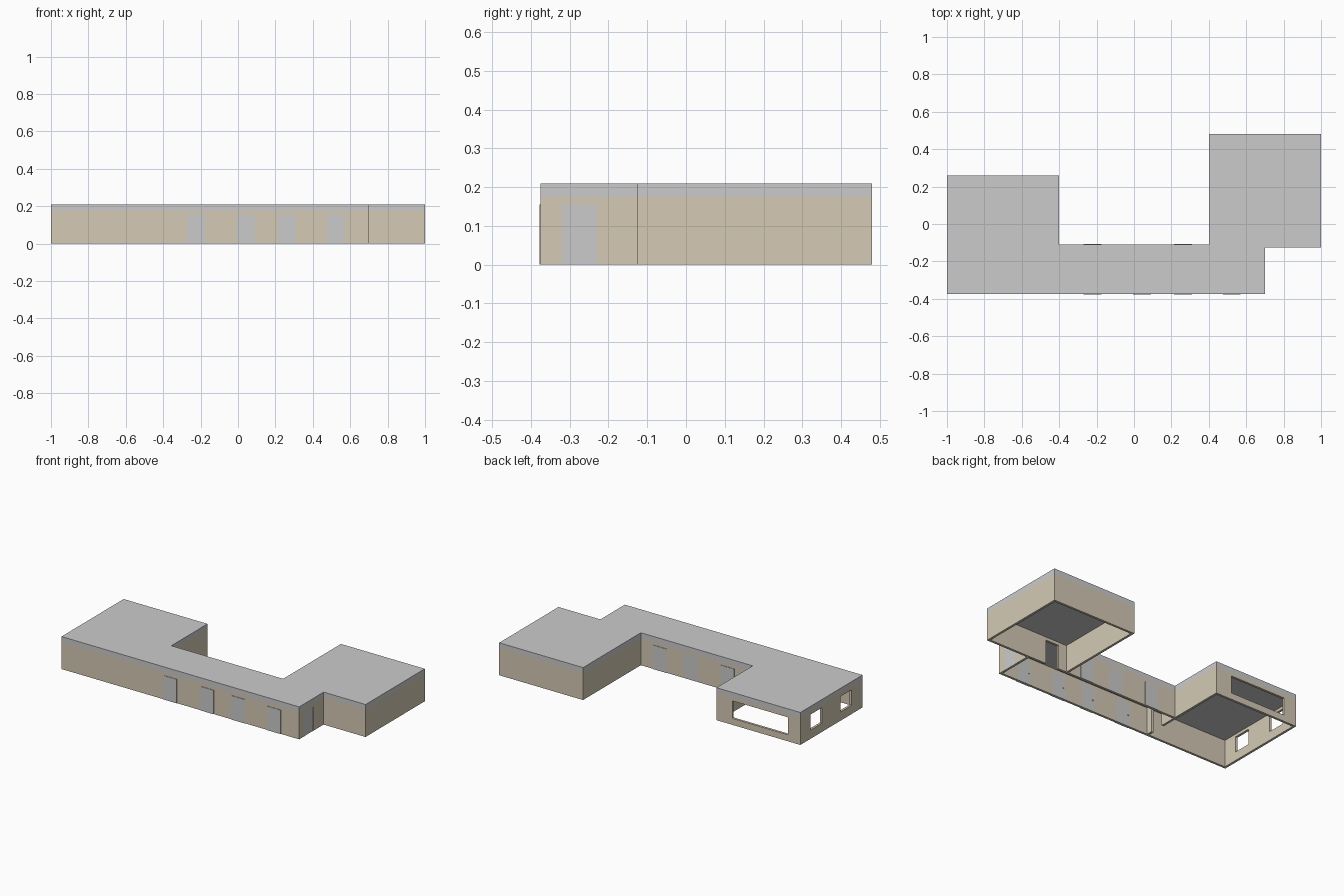
import bpy, bmesh
from math import radians

if "Cube" in bpy.data.objects:
    bpy.data.objects.remove(bpy.data.objects["Cube"])

T = 0.015          # wall thickness
CEIL, TOP = 0.175, 0.21
DOOR_H = 0.155

beige = bpy.data.materials.new("wall_beige")
beige.diffuse_color = (0.66, 0.59, 0.46, 1)
beige.use_nodes = True
beige.node_tree.nodes["Principled BSDF"].inputs["Base Color"].default_value = beige.diffuse_color


def extrude(name, loops, depth, loc, rot, mat=None):
    """Filled 2D outline (first loop) with holes (other loops), extruded to a mesh."""
    cu = bpy.data.curves.new(name, 'CURVE')
    cu.dimensions, cu.fill_mode, cu.extrude = '2D', 'BOTH', depth / 2
    for pts in loops:
        sp = cu.splines.new('POLY')
        sp.points.add(len(pts) - 1)
        for p, (u, v) in zip(sp.points, pts):
            p.co = (u, v, 0, 1)
        sp.use_cyclic_u = True
    tmp = bpy.data.objects.new(name + "_outline", cu)
    bpy.context.collection.objects.link(tmp)
    bpy.context.view_layer.update()
    me = bpy.data.meshes.new_from_object(
        tmp.evaluated_get(bpy.context.evaluated_depsgraph_get()))
    bpy.data.objects.remove(tmp)
    bm = bmesh.new()
    bm.from_mesh(me)
    bmesh.ops.remove_doubles(bm, verts=bm.verts, dist=1e-5)
    bmesh.ops.recalc_face_normals(bm, faces=bm.faces)
    for f in bm.faces:
        f.smooth = False
    bm.to_mesh(me)
    bm.free()
    me.materials.clear()
    if mat:
        me.materials.append(mat)
    ob = bpy.data.objects.new(name, me)
    ob.location, ob.rotation_euler = loc, [radians(a) for a in rot]
    bpy.context.collection.objects.link(ob)


def rect(u0, u1, v0, v1):
    return [(u0, v0), (u1, v0), (u1, v1), (u0, v1)]


def wall(name, axis, a, b, pos, doors=(), windows=()):
    """Wall running along an axis from a to b; pos is its lower face on the other axis."""
    outline = [(a, 0)]
    for d0, d1 in doors:
        outline += [(d0, 0), (d0, DOOR_H), (d1, DOOR_H), (d1, 0)]
    outline += [(b, 0), (b, CEIL), (a, CEIL)]
    mid = pos + T / 2
    loc, rot = ((0, mid, 0), (90, 0, 0)) if axis == 'x' else ((mid, 0, 0), (90, 0, 90))
    extrude(name, [outline] + [rect(*w) for w in windows], T, loc, rot, beige)


def box(name, x0, x1, y0, y1, z0, z1):
    extrude(name, [rect(x0, x1, y0, y1)], z1 - z0, (0, 0, (z0 + z1) / 2), (0, 0, 0))


# Roof slab
roof = [(-1, -.375), (.7, -.375), (.7, -.125), (1, -.125), (1, .48),
        (.4, .48), (.4, -.11), (-.4, -.11), (-.4, .26), (-1, .26)]
extrude("roof", [roof], TOP - CEIL, (0, 0, (TOP + CEIL) / 2), (0, 0, 0))

# Door positions
front = [(-.27, -.175), (-.005, .09), (.215, .31), (.475, .57)]
end_door = (-.32, -.23)

# Walls running left to right
wall("front_wall", 'x', -1, .7, -.375, front)
wall("corridor_back_wall", 'x', -.4, 1, -.125, front)
wall("left_room_back_wall", 'x', -1, -.4, .245, windows=[(-.91, -.513, .042, .155)])
wall("right_room_back_wall", 'x', .4, 1, .465)

# Walls running front to back
wall("left_side_wall", 'y', -.36, .245, -1,
     windows=[(-.265, -.15, .057, .157), (.04, .155, .057, .157)])
wall("left_room_inner_wall", 'y', -.36, .245, -.415, [end_door])
wall("right_room_inner_wall", 'y', -.11, .465, .4)
wall("right_side_wall", 'y', -.11, .465, .985)
wall("corridor_end_wall", 'y', -.36, -.125, .685, [end_door])

# Front doors with inside knobs
for i, (x0, x1) in enumerate(front):
    box(f"front_door_{i + 1}", x0, x1, -.378, -.36, 0, DOOR_H)
    bpy.ops.mesh.primitive_uv_sphere_add(segments=12, ring_count=8, radius=.004,
                                         location=(x0 + .014, -.358, .072))
    bpy.context.object.name = f"door_knob_{i + 1}"
    bpy.ops.object.shade_smooth()

# Courtyard doors: outer two stand proud, the middle one is flush
for i, (x0, x1) in enumerate(front[:3]):
    box(f"courtyard_door_{i + 1}", x0, x1, -.125, -.11 if i == 1 else -.107, 0, DOOR_H)

# End door
box("end_door", .685, .699, *end_door, 0, DOOR_H)
